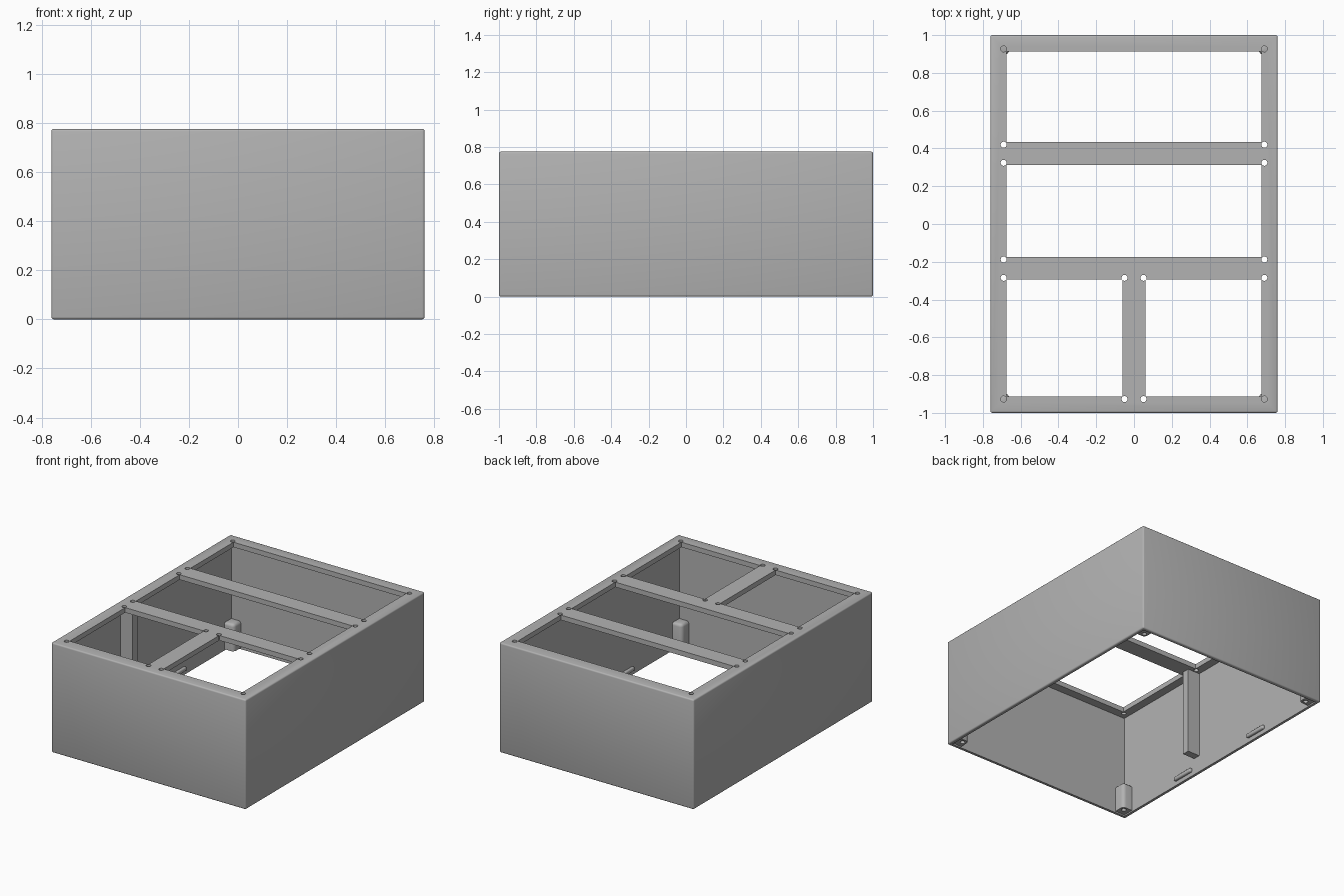
import bpy, bmesh
from mathutils import Matrix, Vector

if "Cube" in bpy.data.objects:
    bpy.data.objects.remove(bpy.data.objects["Cube"])

HX, HY, H = 0.76, 1.0, 0.775      # outer half sizes and height
WALL, PLATE = 0.025, 0.035        # wall and top plate thickness

grey = bpy.data.materials.new("plain_grey")
grey.use_nodes = True
grey.diffuse_color = (0.45, 0.45, 0.45, 1)
grey.node_tree.nodes["Principled BSDF"].inputs["Base Color"].default_value = grey.diffuse_color


def add_box(bm, lo, hi):
    lo, hi = Vector(lo), Vector(hi)
    m = Matrix.Translation((lo + hi) / 2) @ Matrix.Diagonal((*(hi - lo), 1))
    return bmesh.ops.create_cube(bm, size=1, matrix=m)["verts"]


def add_cylinder(bm, x, y, z0, z1, radius):
    bmesh.ops.create_cone(bm, cap_ends=True, segments=20, radius1=radius, radius2=radius,
                          depth=z1 - z0, matrix=Matrix.Translation((x, y, (z0 + z1) / 2)))


def finish(name, bm):
    mesh = bpy.data.meshes.new(name)
    bm.to_mesh(mesh)
    bm.free()
    mesh.materials.append(grey)
    ob = bpy.data.objects.new(name, mesh)
    bpy.context.collection.objects.link(ob)
    return ob


def cut(ob, bm):
    cutter = finish("cutter", bm)
    cutter.hide_render = True
    mod = ob.modifiers.new("cut", "BOOLEAN")
    mod.operation, mod.solver, mod.object = "DIFFERENCE", "EXACT", cutter
    bpy.context.view_layer.objects.active = ob
    bpy.ops.object.modifier_apply(modifier=mod.name)
    bpy.data.objects.remove(cutter)


# Outer shell with softened edges
bm = bmesh.new()
add_box(bm, (-HX, -HY, 0), (HX, HY, H))
bmesh.ops.bevel(bm, geom=bm.edges[:], offset=0.01, segments=3, profile=0.5, affect="EDGES")
shell = finish("box_shell", bm)

# Hollow inside, open at the bottom
bm = bmesh.new()
add_box(bm, (WALL - HX, WALL - HY, -0.1), (HX - WALL, HY - WALL, H - PLATE))
cut(shell, bm)

# Four top openings: two wide, two half width
bm = bmesh.new()
IX, IY = 0.675, 0.914
for x0, x1, y0, y1 in ((-IX, IX, 0.433, IY), (-IX, IX, -0.176, 0.313),
                       (-IX, -0.06, -IY, -0.295), (0.06, IX, -IY, -0.295)):
    add_box(bm, (x0, y0, H - 0.1), (x1, y1, H + 0.1))
cut(shell, bm)

# Round holes at the opening corners
PX, PY = 0.69, 0.927
bm = bmesh.new()
for side in (-1, 1):
    for y in (PY, 0.42, 0.324, -0.188, -0.285, -PY):
        add_cylinder(bm, side * PX, y, H - 0.1, H + 0.1, 0.016)
    for y in (-0.285, -PY):
        add_cylinder(bm, side * 0.05, y, H - 0.1, H + 0.1, 0.016)
cut(shell, bm)

# Corner posts with tapered tops and a hole from below
for sx, side in ((-1, "right"), (1, "left")):
    for sy, end in ((-1, "front"), (1, "back")):
        bm = bmesh.new()
        cx, cy = sx * (HX - 0.015), sy * (HY - 0.015)
        ix, iy = sx * 0.66, sy * 0.897
        verts = add_box(bm, (min(cx, ix), min(cy, iy), 0.01), (max(cx, ix), max(cy, iy), 0.2))
        inner = [e for e in bm.edges
                 if all(abs(v.co.x - ix) < 1e-4 and abs(v.co.y - iy) < 1e-4 for v in e.verts)]
        bmesh.ops.bevel(bm, geom=inner, offset=0.025, segments=4, profile=0.5, affect="EDGES")
        top = [e for e in bm.edges if all(v.co.z > 0.19 for v in e.verts)]
        bmesh.ops.bevel(bm, geom=top, offset=0.02, segments=3, profile=0.5, affect="EDGES")
        post = finish(f"{end}_{side}_corner_post", bm)
        bm = bmesh.new()
        add_cylinder(bm, sx * PX, sy * PY, -0.1, 0.12, 0.016)
        cut(post, bm)

    # Low rounded catches along the side walls
    for y, end in ((-0.37, "front"), (0.37, "back")):
        bm = bmesh.new()
        x = sx * (HX - WALL)
        add_box(bm, (x - 0.018, y - 0.085, 0.03), (x + 0.018, y + 0.085, 0.06))
        bmesh.ops.bevel(bm, geom=bm.edges[:], offset=0.01, segments=3, profile=0.5, affect="EDGES")
        finish(f"{end}_{side}_catch", bm)

# Upright rib under the middle cross bar
bm = bmesh.new()
add_box(bm, (-HX + 0.015, -0.262, 0.12), (-0.64, -0.21, H - PLATE + 0.005))
finish("wall_rib", bm)

# Smooth the small rounds, keep corners crisp
for ob in bpy.context.collection.objects:
    if ob.type == "MESH" and ob.data.materials and ob.data.materials[0] == grey:
        bpy.ops.object.select_all(action="DESELECT")
        ob.select_set(True)
        bpy.context.view_layer.objects.active = ob
        bpy.ops.object.shade_smooth_by_angle(angle=0.6)
